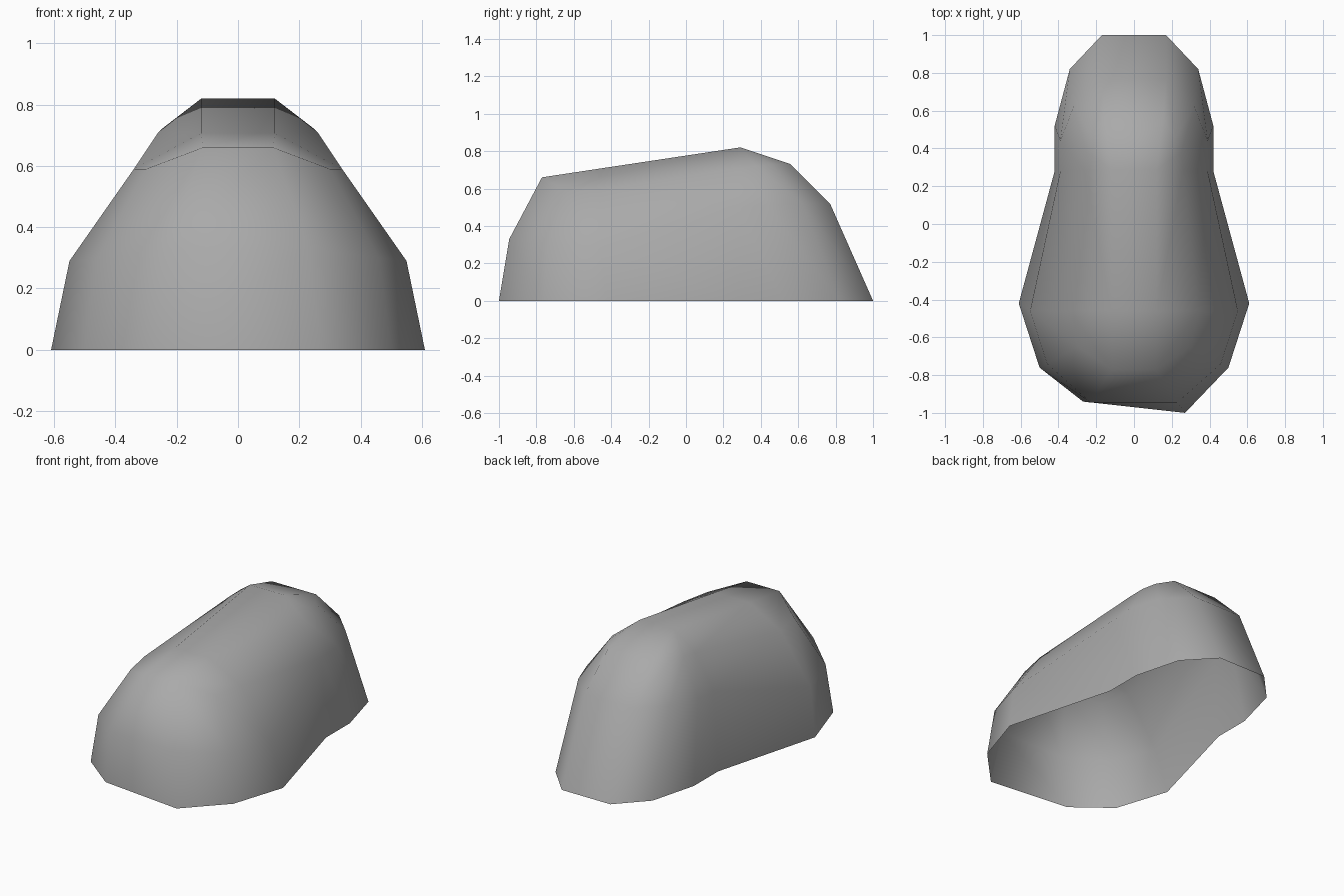
import bpy, bmesh

cube = bpy.data.objects.get("Cube")
if cube:
    bpy.data.objects.remove(cube, do_unlink=True)

# Plain grey material
grey = bpy.data.materials.new("mid_grey")
grey.use_nodes = True
colour = (0.4, 0.4, 0.4, 1)
grey.diffuse_color = colour
grey.node_tree.nodes["Principled BSDF"].inputs["Base Color"].default_value = colour

# Half outlines of the shell, each running from back to front on the left side
base = [(.17, 1, 0), (.34, .82, 0), (.42, .52, 0), (.42, .28, 0),
        (.61, -.42, 0), (.50, -.76, 0), (.27, -1, 0)]
waist = [(.17, .77, .52), (.32, .62, .52), (.39, .44, .51), (.39, .28, .50),
         (.55, -.46, .29), (.46, -.74, .30), (.23, -.945, .33)]
shoulder = [(.155, .56, .73), (.22, .46, .73), (.25, .38, .72), (.26, .28, .71),
            (.34, -.46, .59), (.30, -.65, .59), (.115, -.77, .66)]
ridge_back, ridge_mid, ridge_front = (.12, .29, .82), (.12, -.46, .707), (.115, -.77, .66)
ridge = [ridge_back] * 4 + [ridge_mid] + [ridge_front] * 2
rings = [base, waist, shoulder, ridge]

bm = bmesh.new()
cache = {}


def vert(point, side):
    """Shared vertex at a point, mirrored when side is -1."""
    x, y, z = point
    if side < 0 and y == -1:
        y = -.94                      # the front foot is a little skewed
    key = (x * side, y, z)
    if key not in cache:
        cache[key] = bm.verts.new(key)
    return cache[key]


def face(corners):
    unique = list(dict.fromkeys(corners))
    if len(unique) > 2:
        bm.faces.new(unique)


# Side walls and shoulders
for side in (1, -1):
    for low, high in zip(rings, rings[1:]):
        for i in range(len(base) - 1):
            face([vert(p, side) for p in (low[i], low[i + 1], high[i + 1], high[i])])

# Central strip over the back, along the top and down the front
spine = [base[0], waist[0], shoulder[0], ridge_back, ridge_mid, ridge_front, waist[-1], base[-1]]
for a, b in zip(spine, spine[1:]):
    face([vert(a, 1), vert(a, -1), vert(b, -1), vert(b, 1)])

bmesh.ops.recalc_face_normals(bm, faces=bm.faces)
top = max(bm.faces, key=lambda f: f.calc_center_median().z)
if top.normal.z < 0:
    bmesh.ops.reverse_faces(bm, faces=bm.faces)
for f in bm.faces:
    f.smooth = True

mesh = bpy.data.meshes.new("open_shell")
bm.to_mesh(mesh)
bm.free()
mesh.materials.append(grey)
shell = bpy.data.objects.new("open_shell", mesh)
bpy.context.collection.objects.link(shell)
